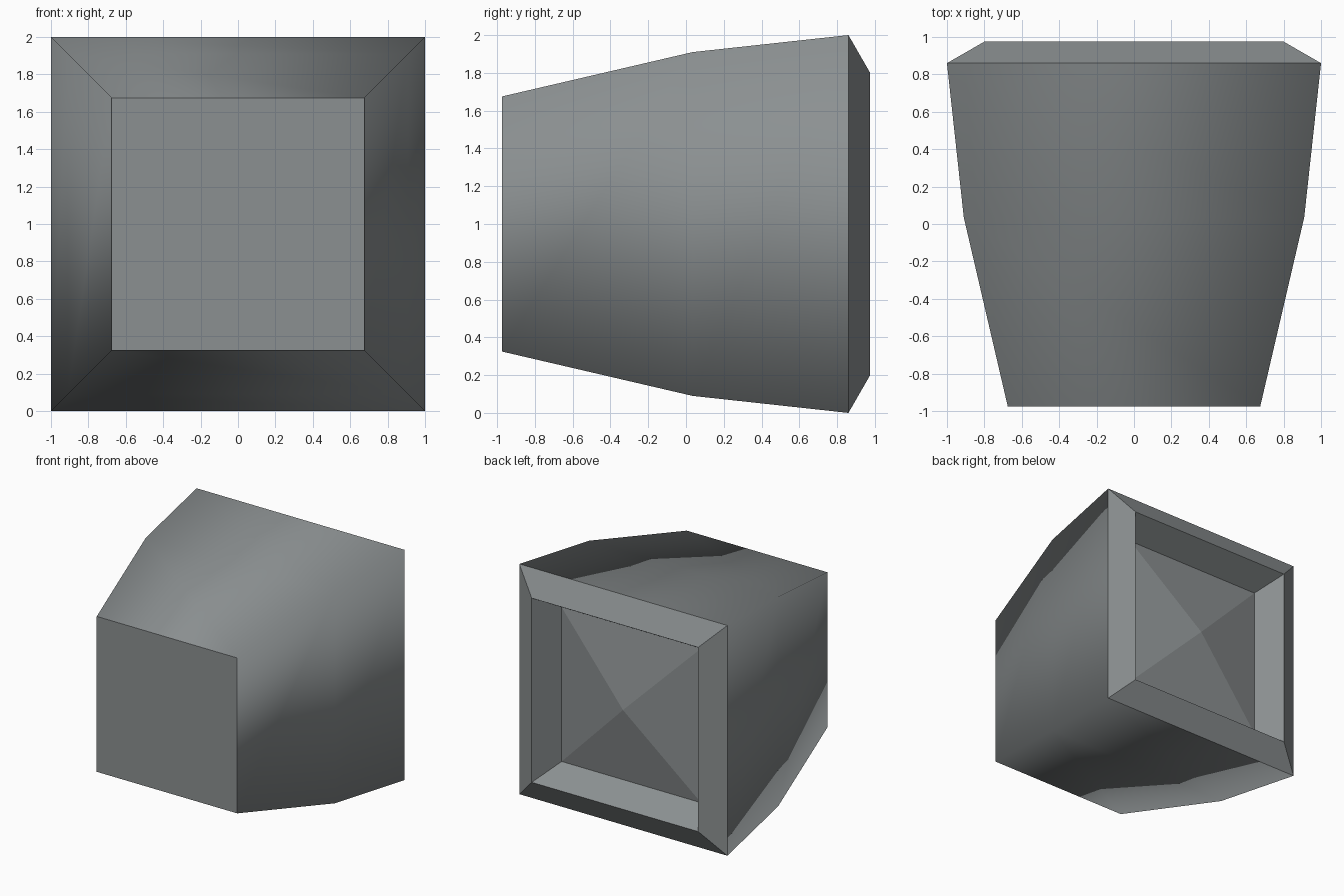
import bpy, bmesh

if "Cube" in bpy.data.objects:
    bpy.data.objects.remove(bpy.data.objects["Cube"])

# single flat grey
grey = bpy.data.materials.new("cool grey")
grey.diffuse_color = (0.26, 0.28, 0.285, 1.0)
grey.use_nodes = True
grey.node_tree.nodes["Principled BSDF"].inputs["Base Color"].default_value = grey.diffuse_color

# square rings along y: (y, half width)
RINGS = [(-0.975, 0.675), (0.035, 0.91), (0.86, 1.0),   # tapered shell
         (0.975, 0.80),                                 # bevelled rim
         (0.75, 0.67)]                                  # recess wall
APEX_Y = 0.865                                          # raised centre of the recess

bm = bmesh.new()


def square(y, h):
    return [bm.verts.new((sx * h, y, 1 + sz * h))
            for sx, sz in ((-1, -1), (1, -1), (1, 1), (-1, 1))]


rings = [square(y, h) for y, h in RINGS]

# front plate
bm.faces.new(rings[0])

# side bands; the outer shell is smooth, rim and recess are flat
for n, (a, b) in enumerate(zip(rings, rings[1:])):
    for i in range(4):
        j = (i + 1) % 4
        face = bm.faces.new((a[i], a[j], b[j], b[i]))
        face.smooth = n < 2

# shallow pyramid at the bottom of the recess
apex = bm.verts.new((0, APEX_Y, 1))
for i in range(4):
    bm.faces.new((rings[-1][i], rings[-1][(i + 1) % 4], apex))

bmesh.ops.recalc_face_normals(bm, faces=bm.faces)
mesh = bpy.data.meshes.new("tapered_housing")
bm.to_mesh(mesh)
bm.free()
mesh.materials.append(grey)
housing = bpy.data.objects.new("tapered_housing", mesh)
bpy.context.collection.objects.link(housing)
